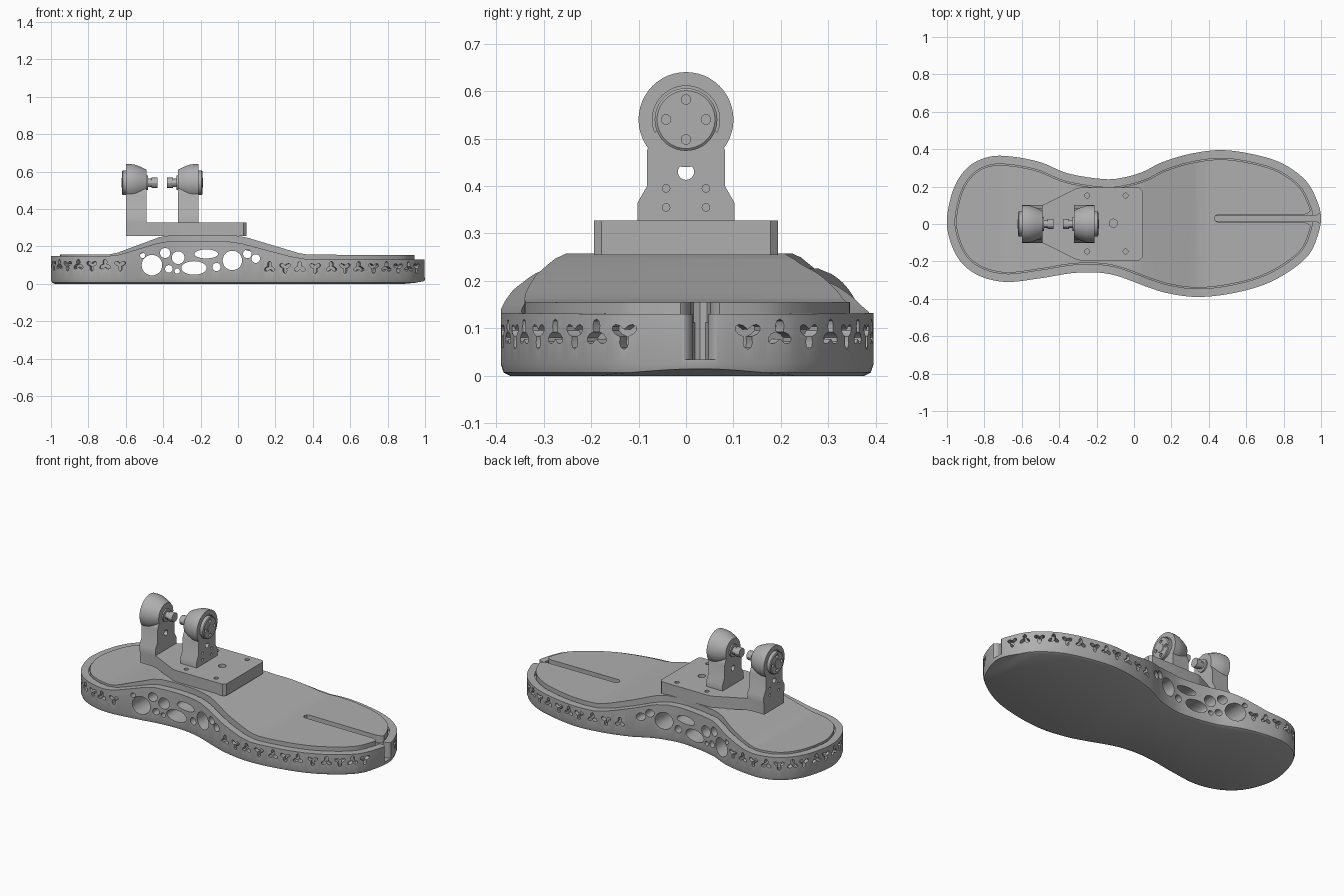
import bpy, bmesh, math
from mathutils import Vector

old = bpy.data.objects.get("Cube")
if old:
    bpy.data.objects.remove(old, do_unlink=True)

grey = bpy.data.materials.new("plain_grey")
grey.use_nodes = True
grey.diffuse_color = (0.43, 0.43, 0.43, 1)
grey.node_tree.nodes["Principled BSDF"].inputs["Base Color"].default_value = grey.diffuse_color


def make(name, *stacks):
    """Object from stacks of rings; each stack is skinned and capped."""
    bm = bmesh.new()
    for rings in stacks:
        loops = [[bm.verts.new(p) for p in ring] for ring in rings]
        bm.faces.new(loops[0])
        bm.faces.new(loops[-1])
        for a, b in zip(loops, loops[1:]):
            for i in range(len(a)):
                bm.faces.new((a[i - 1], a[i], b[i], b[i - 1]))
    bmesh.ops.recalc_face_normals(bm, faces=bm.faces)
    mesh = bpy.data.meshes.new(name)
    bm.to_mesh(mesh)
    bm.free()
    mesh.materials.append(grey)
    obj = bpy.data.objects.new(name, mesh)
    bpy.context.scene.collection.objects.link(obj)
    return obj


def boolean(target, cutter, operation="DIFFERENCE"):
    mod = target.modifiers.new("cut", "BOOLEAN")
    mod.object, mod.operation, mod.solver = cutter, operation, "EXACT"
    bpy.context.view_layer.objects.active = target
    bpy.ops.object.modifier_apply(modifier=mod.name)
    bpy.data.objects.remove(cutter, do_unlink=True)


def ring(axis, centre, ru, rv=None, n=32):
    """Ellipse of points around an axis."""
    rv = rv or ru
    points = []
    for i in range(n):
        a = math.tau * i / n
        u, v = ru * math.cos(a), rv * math.sin(a)
        points.append(Vector(centre) + Vector({"X": (0, u, v), "Y": (u, 0, v), "Z": (u, v, 0)}[axis]))
    return points


def flat(points, z):
    return [(x, y, z) for x, y in points]


# Footprint: smooth closed curve through control points in hundredths
control = [Vector(p) / 100 for p in (
    (100, 3), (98, 12), (92, 23), (80, 32), (65, 37), (47, 39.5), (30, 37.5), (15, 33), (5, 28),
    (-5, 25), (-16, 24), (-35, 27), (-50, 33), (-65, 36), (-77, 36), (-88, 31), (-96, 20),
    (-100, 3), (-98, -10), (-92, -21), (-82, -28), (-68, -31), (-50, -29), (-30, -26), (-12, -27),
    (8, -34), (18, -37), (33, -39), (50, -37.5), (68, -33), (82, -26), (93, -17), (98, -7))]
STEPS = 10
outline = []
for i in range(len(control)):
    a, b, c, d = (control[(i + k) % len(control)] for k in (-1, 0, 1, 2))
    for s in range(STEPS):
        t = s / STEPS
        outline.append(0.5 * (2 * b + (c - a) * t + (2 * a - 5 * b + 4 * c - d) * t * t
                              + (3 * b - a - 3 * c + d) * t ** 3))
tangents = [(outline[(i + 1) % len(outline)] - outline[i - 1]).normalized() for i in range(len(outline))]


def inset(amount):
    return [p + amount * Vector((-t.y, t.x)) for p, t in zip(outline, tangents)]


def side_slab(top, bottom):
    """Slab between two side curves, used to trim prisms."""
    profile = top + bottom[::-1]
    return make("trim", [[(x, y, z) for x, z in profile] for y in (-1, 1)])


def slit(half, end, flare, low):
    """Toe slit with a round inner end and a flared mouth."""
    start = 0.43
    edge = [(start, 0), (start + 0.3 * half, 0.7 * half), (start + half, half)]
    for i in range(7):
        a = math.pi / 2 * i / 6
        edge.append((end - flare + flare * math.sin(a), half + flare * (1 - math.cos(a))))
    edge.append((1.1, half + flare))
    loop = edge + [(x, -y) for x, y in edge[:0:-1]]
    loop = [(x, y + 0.03) for x, y in loop]
    return make("slit", [flat(loop, low), flat(loop, 0.5)])


rim = [(-1.1, 0.148), (-0.7, 0.148), (-0.64, 0.155), (-0.58, 0.172), (-0.44, 0.215), (-0.38, 0.226),
       (-0.05, 0.226), (0.02, 0.216), (0.28, 0.147), (0.36, 0.133), (1.1, 0.13)]
crest = [(-1.1, 0.157), (-0.69, 0.157), (-0.64, 0.168), (-0.42, 0.25), (-0.37, 0.258),
         (-0.01, 0.258), (0.05, 0.247), (0.33, 0.163), (0.38, 0.156), (1.1, 0.154)]


def shift(curve, dz):
    return [(x, z + dz) for x, z in curve]


# Sole: rounded lower edge, trimmed to the arched rim and slight toe spring
sole = make("sole", [flat(inset(d), z) for d, z in ((0.02, 0), (0.006, 0.007), (0, 0.025), (0, 0.4))])
boolean(sole, side_slab(rim, [(-1.1, -0.1), (0.8, -0.1), (0.86, -0.003), (0.95, 0.006), (1.1, 0.035)]),
        "INTERSECT")

# Recess and slit in the sole
recess = make("recess", [flat(inset(0.044), z) for z in (0, 0.4)])
boolean(recess, side_slab([(-1.1, 0.35), (1.1, 0.35)], shift(rim, -0.02)), "INTERSECT")
boolean(sole, recess)
boolean(sole, slit(0.016, 1.0, 0.03, 0.035))

# Three-lobed pockets around the heel and forefoot
pockets, travelled, flip = [], 0, 1
for i, p in enumerate(outline):
    travelled += (p - outline[i - 1]).length
    near_slit = p.x > 0.9 and abs(p.y - 0.03) < 0.1
    if travelled < 0.07 or -0.56 < p.x < 0.16 or near_slit:
        continue
    travelled, flip = 0, -flip
    along = tangents[i].to_3d()
    inward = Vector((-along.y, along.x, 0))
    middle = Vector((p.x, p.y, 0.1 if p.x < 0 else 0.088))
    stack = []
    for depth in (-0.03, 0.032):
        lobes = []
        for k in range(24):
            a = math.tau * k / 24
            r = 0.021 + 0.011 * math.cos(3 * a + math.pi / 2)
            lobes.append(middle + inward * depth + along * r * math.cos(a)
                         + Vector((0, 0, flip * r * math.sin(a))))
        stack.append(lobes)
    pockets.append(stack)
boolean(sole, make("pockets", *pockets))

# Through openings in the arch: x, z, half width, half height
openings = [(-0.46, 0.1, 0.055, 0.055), (-0.235, 0.085, 0.068, 0.036), (-0.03, 0.125, 0.052, 0.052),
            (-0.17, 0.16, 0.063, 0.024), (-0.32, 0.14, 0.034, 0.034), (-0.39, 0.165, 0.027, 0.027),
            (-0.115, 0.09, 0.022, 0.022), (0.05, 0.16, 0.023, 0.023), (0.095, 0.135, 0.023, 0.023),
            (-0.37, 0.08, 0.02, 0.02), (-0.325, 0.068, 0.014, 0.014), (-0.51, 0.152, 0.014, 0.014)]
boolean(sole, make("openings", *[[ring("Y", (x, y, z), w, h) for y in (-1, 1)] for x, z, w, h in openings]))

# Foot plate seated in the recess
plate = make("foot_plate", [flat(inset(0.05), z) for z in (0, 0.4)])
boolean(plate, side_slab(crest, shift(rim, -0.03)), "INTERSECT")
boolean(plate, slit(0.021, 0.955, 0.05, 0))

# Ankle base with screw holes
half = [(-0.6, 0.097), (-0.51, 0.097), (-0.48, 0.105), (-0.31, 0.19), (-0.29, 0.194),
        (0.03, 0.194), (0.046, 0.178)]
footprint = half + [(x, -y) for x, y in half[::-1]]
base = make("ankle_base", [flat(footprint, z) for z in (0.255, 0.327)])
screws = [(x, y, 0.013) for x in (-0.25, -0.045) for y in (-0.147, 0.152)] + [(-0.11, 0.004, 0.022)]
boolean(base, make("screw_holes", *[[ring("Z", (x, y, z), r, n=20) for z in (0.3, 0.4)] for x, y, r in screws]))

# Two mirrored uprights with round heads, caps and pins
HUB = 0.54
for side, place in (("rear", lambda x: x), ("front", lambda x: -0.81 - x)):
    def lathe(name, stations, n=48):
        return make(side + name, [ring("X", (place(x), 0, HUB), r, n=n) for x, r in stations])

    edge = [(0.102, 0.325), (0.102, 0.365), (0.082, 0.4), (0.082, 0.475), (0.072, 0.5), (0.055, 0.53)]
    shape = edge + [(-y, z) for y, z in edge[::-1]]
    body = make(side + "_upright", [[(place(x), y, z) for y, z in shape] for x in (-0.6, -0.49)])
    holes = [[ring("X", (place(x), 0, 0.43), 0.017) for x in (-0.7, -0.4)]]
    holes += [[ring("X", (place(x), y, z), 0.008, n=16) for x in (-0.65, -0.57)]
              for y in (-0.042, 0.042) for z in (0.355, 0.395)]
    boolean(body, make("upright_holes", *holes))

    lathe("_head", [(-0.592, 0.071), (-0.6, 0.071), (-0.6, 0.1), (-0.57, 0.1), (-0.55, 0.097),
                    (-0.52, 0.086), (-0.49, 0.071)])
    cap = lathe("_cap", [(-0.62, 0.061), (-0.616, 0.066), (-0.585, 0.066)])
    boolean(cap, make("cap_holes", *[
        [ring("X", (place(x), 0.042 * math.cos(a), HUB + 0.042 * math.sin(a)), 0.01, n=16)
         for x in (-0.65, -0.608)] for a in [math.pi / 2 * k for k in range(4)]]))
    lathe("_cap_bolt", [(-0.623, 0.025), (-0.6, 0.025)], 8)
    lathe("_pin_flange", [(-0.5, 0.038), (-0.482, 0.038)])
    lathe("_pin", [(-0.5, 0.022), (-0.462, 0.022), (-0.462, 0.028), (-0.43, 0.028)], 12)

# Smooth shading with crisp edges
for obj in bpy.context.scene.objects:
    obj.select_set(obj.type == "MESH")
bpy.context.view_layer.objects.active = sole
bpy.ops.object.shade_smooth_by_angle(angle=math.radians(30))
